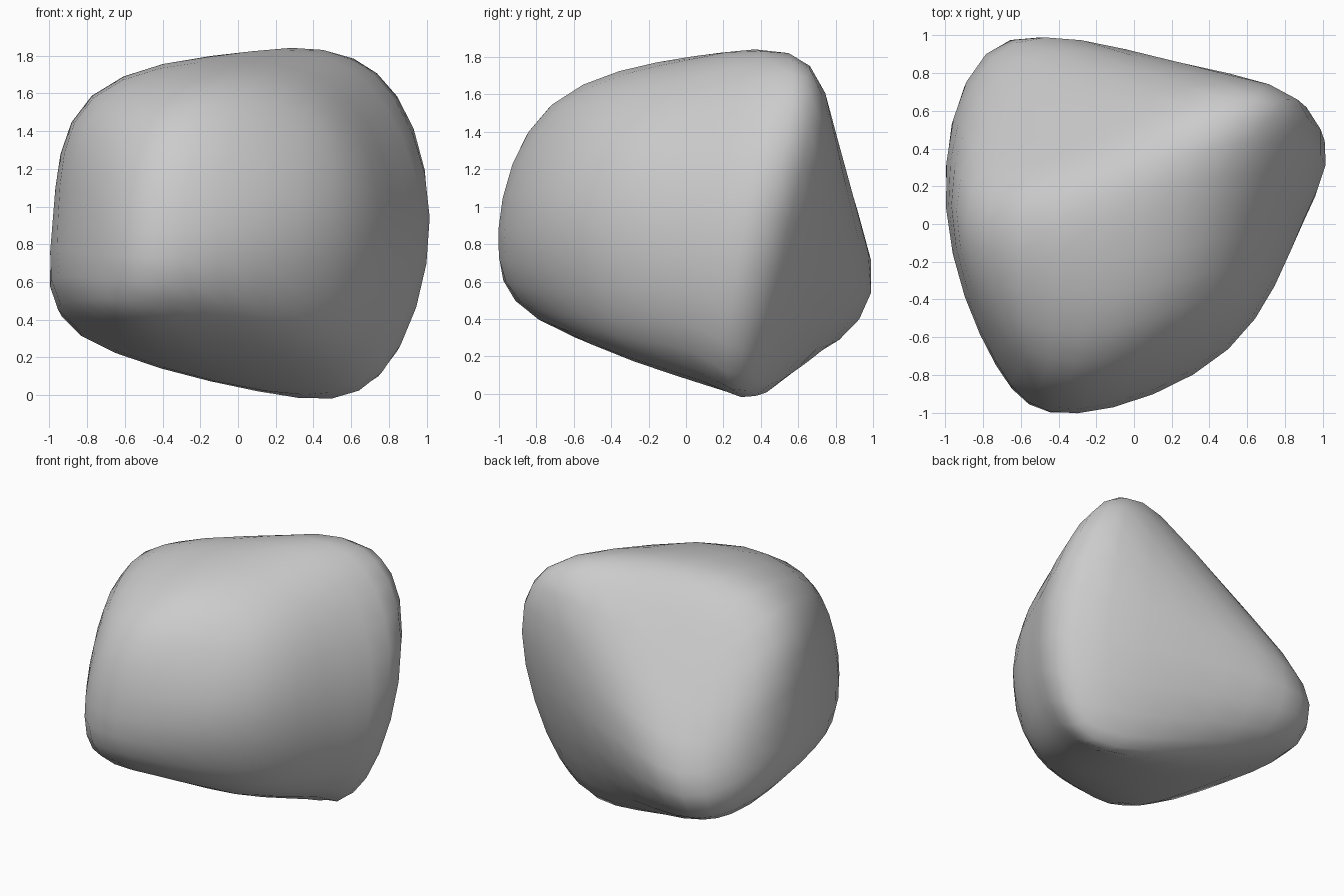
import bpy
import bmesh
from mathutils import Vector

cube = bpy.data.objects.get("Cube")
if cube:
    bpy.data.objects.remove(cube, do_unlink=True)

# Stone colour
stone = bpy.data.materials.new("stone_grey")
stone.use_nodes = True
grey = (0.6, 0.6, 0.6, 1)
stone.diffuse_color = grey
stone.node_tree.nodes["Principled BSDF"].inputs["Base Color"].default_value = grey

# Surface points of the boulder: sides, edges and corners
surface = {
    "left": (0.9, 0.03, 0.93),
    "right": (-0.98, 0.1, 0.92),
    "back": (-0.05, 0.93, 0.8),
    "front": (-0.3, -1, 0.87),
    "top": (0.05, 0.03, 1.8),
    "bottom": (0.15, 0.12, 0.05),
    "left back": (0.93, 0.55, 0.93),
    "left front": (0.5, -0.67, 0.9),
    "right back": (-0.75, 0.88, 0.7),
    "right front": (-0.74, -0.72, 0.9),
    "left top": (0.64, 0.08, 1.6),
    "right top": (-0.78, 0.02, 1.59),
    "back top": (0.08, 0.57, 1.68),
    "front top": (-0.15, -0.72, 1.55),
    "left bottom": (0.73, 0.01, 0.24),
    "right bottom": (-0.83, 0, 0.37),
    "back bottom": (0, 0.58, 0.13),
    "front bottom": (-0.15, -0.75, 0.39),
    "left back top": (0.73, 0.65, 1.69),
    "left front top": (0.45, -0.45, 1.45),
    "right back top": (-0.56, 0.46, 1.36),
    "right front top": (-0.64, -0.61, 1.42),
    "left back bottom": (0.71, 0.36, 0.1),
    "left front bottom": (0.45, -0.47, 0.33),
    "right back bottom": (-0.75, 0.71, 0.29),
    "right front bottom": (-0.65, -0.73, 0.44),
}


def place_name(co):
    """Name a point of the plain block by the sides it lies on."""
    words = [("left", "right"), ("back", "front"), ("top", "bottom")]
    return " ".join(pair[c < 0] for pair, c in zip(words, co) if abs(c) > 0.5)


def rounded_position(vert):
    """Where a cage vertex ends up once the cage is fully rounded."""
    n = len(vert.link_edges)
    near = [e.other_vert(vert) for e in vert.link_edges]
    total = n * n * vert.co
    for other in near:
        total = total + 4 * other.co
    for face in vert.link_faces:
        for other in face.verts:
            if other != vert and other not in near:
                total = total + other.co
    return total / (n * (n + 5))


# Block cage, swollen until its rounded surface meets the points
bm = bmesh.new()
bmesh.ops.create_cube(bm, size=2)
bmesh.ops.subdivide_edges(bm, edges=bm.edges[:], cuts=1, use_grid_fill=True)
goals = {v: Vector(surface[place_name(v.co)]) for v in bm.verts}
for v, goal in goals.items():
    v.co = goal
for step in range(12):
    moves = {v: goal - rounded_position(v) for v, goal in goals.items()}
    for v, move in moves.items():
        v.co += move
for f in bm.faces:
    f.smooth = True
mesh = bpy.data.meshes.new("boulder")
bm.to_mesh(mesh)
bm.free()
mesh.materials.append(stone)

boulder = bpy.data.objects.new("boulder", mesh)
bpy.context.collection.objects.link(boulder)

# Round the cage into a smooth boulder
sub = boulder.modifiers.new("rounding", 'SUBSURF')
sub.levels = sub.render_levels = 2
